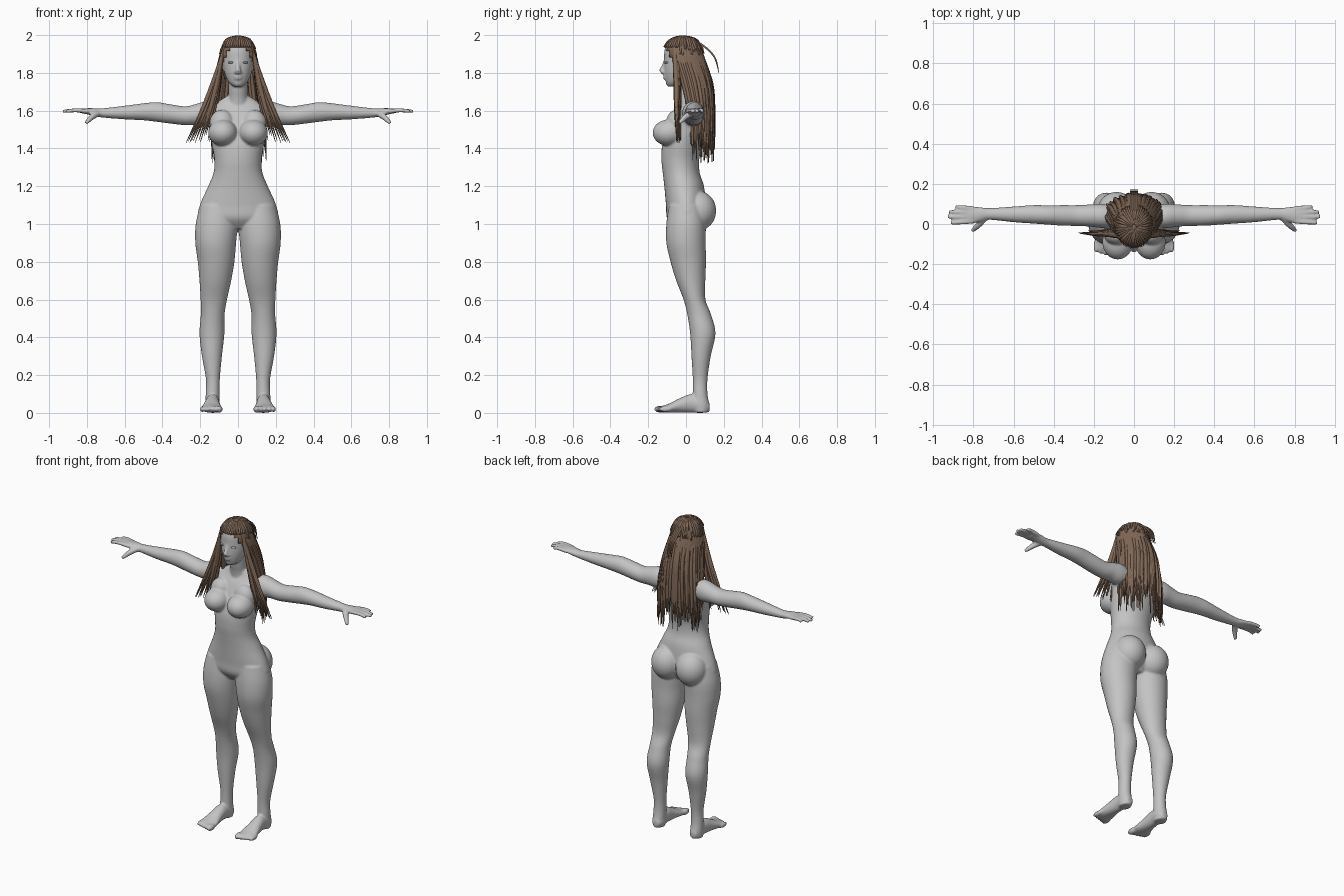
import bpy
import bmesh
import math
import random
from mathutils import Matrix, Vector

random.seed(4)
if "Cube" in bpy.data.objects:
    bpy.data.objects.remove(bpy.data.objects["Cube"], do_unlink=True)


def material(name, color):
    mat = bpy.data.materials.new(name)
    mat.use_nodes = True
    mat.diffuse_color = (*color, 1)
    mat.node_tree.nodes["Principled BSDF"].inputs["Base Color"].default_value = (*color, 1)
    return mat


grey = material("figure grey", (.55, .55, .55))
brown = material("hair brown", (.22, .14, .095))
pale = material("eye pale", (.62, .58, .53))
blue = material("iris blue", (.2, .33, .42))


def smooth_path(rows, steps):
    """Catmull-Rom interpolation of rows of numbers."""
    rows = [Vector(row) for row in rows]
    rows = [rows[0]] + rows + [rows[-1]]
    result = []
    for a, b, c, d in zip(rows, rows[1:], rows[2:], rows[3:]):
        for i in range(steps):
            t = i / steps
            result.append(b + (c - a) * (t / 2)
                          + (a * 2 - b * 5 + c * 4 - d) * (t * t / 2)
                          + (b * 3 - a - c * 3 + d) * (t * t * t / 2))
    return result + [rows[-1]]


def skin(bm, rings):
    rings = [[bm.verts.new(p) for p in ring] for ring in rings]
    n = len(rings[0])
    for lower, upper in zip(rings, rings[1:]):
        for i in range(n):
            j = (i + 1) % n
            bm.faces.new((lower[i], lower[j], upper[j], upper[i]))
    bm.faces.new(rings[0][::-1])
    bm.faces.new(rings[-1])


def loft(bm, axis, rows, sides=36):
    """Elliptical sections: position on axis, two centres, two radii."""
    rings = []
    for pos, cu, cv, ru, rv in smooth_path(rows, 5):
        ring = []
        for i in range(sides):
            a = math.tau * i / sides
            p = [cu + ru * math.cos(a), cv + rv * math.sin(a)]
            p.insert("xyz".index(axis), pos)
            ring.append(p)
        rings.append(ring)
    skin(bm, rings)


def tube(bm, rows, sides=6, steps=4):
    """Round sweep through rows of x, y, z, radius."""
    path = smooth_path(rows, steps)
    rings = []
    for k, row in enumerate(path):
        along = (path[min(k + 1, len(path) - 1)] - path[max(k - 1, 0)]).xyz
        turn = along.to_track_quat('Z', 'Y')
        rings.append([row.xyz + turn @ Vector((math.cos(a), math.sin(a), 0)) * row[3]
                      for a in (math.tau * i / sides for i in range(sides))])
    skin(bm, rings)


def ball(bm, center, size):
    place = Matrix.Translation(center) @ Matrix.Diagonal((*size, 1))
    bmesh.ops.create_uvsphere(bm, u_segments=24, v_segments=16, radius=1, matrix=place)


def mirror(bm):
    copy = bmesh.ops.duplicate(bm, geom=bm.verts[:] + bm.edges[:] + bm.faces[:])
    for item in copy["geom"]:
        if isinstance(item, bmesh.types.BMVert):
            item.co.x *= -1


def finish(bm, name, mat):
    bmesh.ops.recalc_face_normals(bm, faces=bm.faces[:])
    for face in bm.faces:
        face.smooth = True
    mesh = bpy.data.meshes.new(name)
    bm.to_mesh(mesh)
    bm.free()
    mesh.materials.append(mat)
    obj = bpy.data.objects.new(name, mesh)
    bpy.context.collection.objects.link(obj)
    return obj


# Left leg and foot
body = bmesh.new()
loft(body, "z", [
    (1.1, .105, 0, .095, .09), (1, .113, 0, .111, .104), (.9, .118, 0, .108, .104),
    (.8, .116, .012, .097, .094), (.7, .12, .025, .084, .077), (.6, .128, .045, .07, .058),
    (.52, .134, .07, .063, .063), (.42, .138, .089, .066, .067), (.3, .138, .08, .053, .051),
    (.18, .133, .075, .037, .039), (.1, .134, .075, .037, .039), (.04, .135, .08, .038, .044),
    (.002, .135, .08, .034, .038)])
loft(body, "y", [
    (.125, .133, .03, .02, .022), (.09, .133, .038, .037, .038), (.03, .135, .05, .037, .049),
    (-.03, .138, .04, .043, .039), (-.09, .14, .025, .055, .024), (-.125, .141, .02, .055, .018)])
for i in range(5):
    width = .019 if i == 0 else .013
    ball(body, (.1 + i * .022, -.133 + i * .006, .02), (width, .036, .019 - i * .001))

# Left arm, fingers and thumb
loft(body, "x", [
    (.08, .035, 1.585, .055, .05), (.16, .04, 1.585, .06, .066), (.22, .042, 1.58, .055, .056),
    (.28, .042, 1.573, .052, .05), (.36, .043, 1.583, .051, .051), (.43, .045, 1.593, .048, .052),
    (.5, .048, 1.594, .046, .045), (.6, .048, 1.59, .039, .036), (.72, .05, 1.588, .029, .024),
    (.76, .048, 1.592, .035, .021), (.8, .045, 1.597, .041, .016), (.835, .045, 1.599, .037, .012)])
for start, end, tip in [(.078, .087, .888), (.056, .061, .922), (.034, .036, .929), (.013, .005, .912)]:
    tube(body, [(.8, start, 1.597, .012), (.86, (start + end) / 2, 1.602, .0115),
                (tip, end, 1.596, .0095)], 10)
tube(body, [(.745, .03, 1.585, .018), (.775, -.005, 1.565, .016), (.805, -.034, 1.534, .01)], 10)

# Chest, seat and ears
ball(body, (.081, -.09, 1.483), (.077, .087, .07))
ball(body, (.085, -.05, 1.535), (.065, .055, .07))
ball(body, (.087, .064, 1.07), (.096, .096, .105))
ball(body, (.083, -.012, 1.84), (.01, .018, .03))
mirror(body)

# Torso, neck and head
loft(body, "z", [
    (1.68, 0, .02, .055, .045), (1.64, 0, .025, .115, .055), (1.59, 0, .02, .16, .08),
    (1.5, 0, .002, .15, .102), (1.42, 0, -.02, .138, .106), (1.34, 0, -.03, .125, .1),
    (1.27, 0, -.025, .13, .098), (1.2, 0, -.01, .158, .105), (1.1, 0, 0, .202, .106),
    (1.03, 0, 0, .205, .1), (.975, 0, 0, .1, .06)])
loft(body, "z", [
    (1.58, 0, .025, .065, .06), (1.66, 0, .012, .053, .054), (1.72, 0, -.002, .05, .053),
    (1.82, 0, -.01, .05, .055)])
loft(body, "z", [
    (1.727, 0, -.07, .02, .025), (1.745, 0, -.057, .045, .048), (1.78, 0, -.04, .065, .073),
    (1.82, 0, -.03, .076, .087), (1.87, 0, -.022, .082, .094), (1.92, 0, -.02, .081, .094),
    (1.96, 0, -.02, .064, .078), (1.985, 0, -.02, .025, .035)])

# Nose, lips and chin
tube(body, [(0, -.108, 1.87, .009), (0, -.119, 1.835, .011), (0, -.131, 1.808, .015)], 12)
ball(body, (0, -.122, 1.804), (.02, .014, .011))
ball(body, (0, -.109, 1.782), (.024, .013, .007))
ball(body, (0, -.107, 1.77), (.021, .013, .007))
ball(body, (0, -.088, 1.746), (.022, .019, .017))

figure = finish(body, "body", grey)
fuse = figure.modifiers.new("fuse parts", "REMESH")
fuse.mode = "VOXEL"
fuse.voxel_size = .006
fuse.use_smooth_shade = True
soften = figure.modifiers.new("soften joins", "SMOOTH")
soften.factor = .5
soften.iterations = 5

# Eyes
for name, mat, center, size in [
        ("eyes", pale, (.036, -.1, 1.855), (.017, .013, .007)),
        ("irises", blue, (.035, -.108, 1.855), (.006, .007, .006))]:
    bm = bmesh.new()
    ball(bm, center, size)
    mirror(bm)
    finish(bm, name, mat)


def on_scalp(azimuth, elevation, scale=1.0):
    """Point over the skull; azimuth is measured from the front."""
    flat = math.cos(elevation) * scale
    return (.094 * flat * math.sin(azimuth), -.015 - .106 * flat * math.cos(azimuth),
            1.9 + .096 * scale * math.sin(elevation))


# Hair cap, cut away in front of the face
cap = bmesh.new()
ball(cap, (0, -.015, 1.9), (.094, .106, .096))
hidden = [f for f in cap.faces
          if f.calc_center_median().z - 1.94 < -2 * (f.calc_center_median().y + .105)]
bmesh.ops.delete(cap, geom=hidden, context="FACES")
shell = finish(cap, "hair_cap", brown)
shell.modifiers.new("thickness", "SOLIDIFY").thickness = .006

# Combed locks over the cap
locks = bmesh.new()
for i in range(44):
    azimuth = math.tau * (i + random.uniform(-.3, .3)) / 44
    low = .38 if math.cos(azimuth) > .3 else random.uniform(-.1, .3)
    tube(locks, [(*on_scalp(azimuth, low, 1.03), .005), (*on_scalp(azimuth, .75), .008),
                 (*on_scalp(azimuth, 1.1), .006), (*on_scalp(azimuth, 1.45), .003)])
finish(locks, "crown_locks", brown)

# Long hair down the back
back = bmesh.new()
count = 76
for i in range(count):
    a = math.radians(-112 + 224 * i / (count - 1))
    s, c = math.sin(a), math.cos(a)
    wide = random.uniform(.9, 1.06)
    end = random.uniform(1.32, 1.5)
    tube(back, [
        (.07 * s, -.015 + .075 * c, 1.955, .008),
        (.094 * s, -.012 + .105 * c, 1.87, .011),
        (.115 * s * wide, .025 + .105 * c * wide, 1.74, .012),
        (.135 * s * wide, .05 + .092 * c * wide, 1.6, .01),
        (.14 * s * wide, .055 + .09 * c * wide, (1.6 + end) / 2, .007),
        (.145 * s * wide, .058 + .09 * c * wide, end, .0015)])
finish(back, "back_hair", brown)

# Loose locks framing the face
side = bmesh.new()
for i in range(14):
    t = i / 13
    depth = random.uniform(-.015, .015)
    tube(side, [
        (.072, -.055 + depth, 1.94, .007),
        (.09 + .012 * t, -.05 + depth, 1.84, .01),
        (.105 + .04 * t, -.045 + depth, 1.72, .011),
        (.125 + .07 * t, -.045 + depth, 1.6, .008),
        (.15 + .125 * t, -.04 + depth, 1.43 + random.uniform(0, .06) * (1 - t), .0012)])
mirror(side)
finish(side, "side_locks", brown)

# Stray lock behind the crown
stray = bmesh.new()
for x in (-.015, -.005, .005, .015):
    tube(stray, [(x, .06, 1.965, .006), (x, .115, 1.925, .006),
                 (x, .155, 1.875, .005), (x, .174, 1.8, .002)])
finish(stray, "stray_lock", brown)
